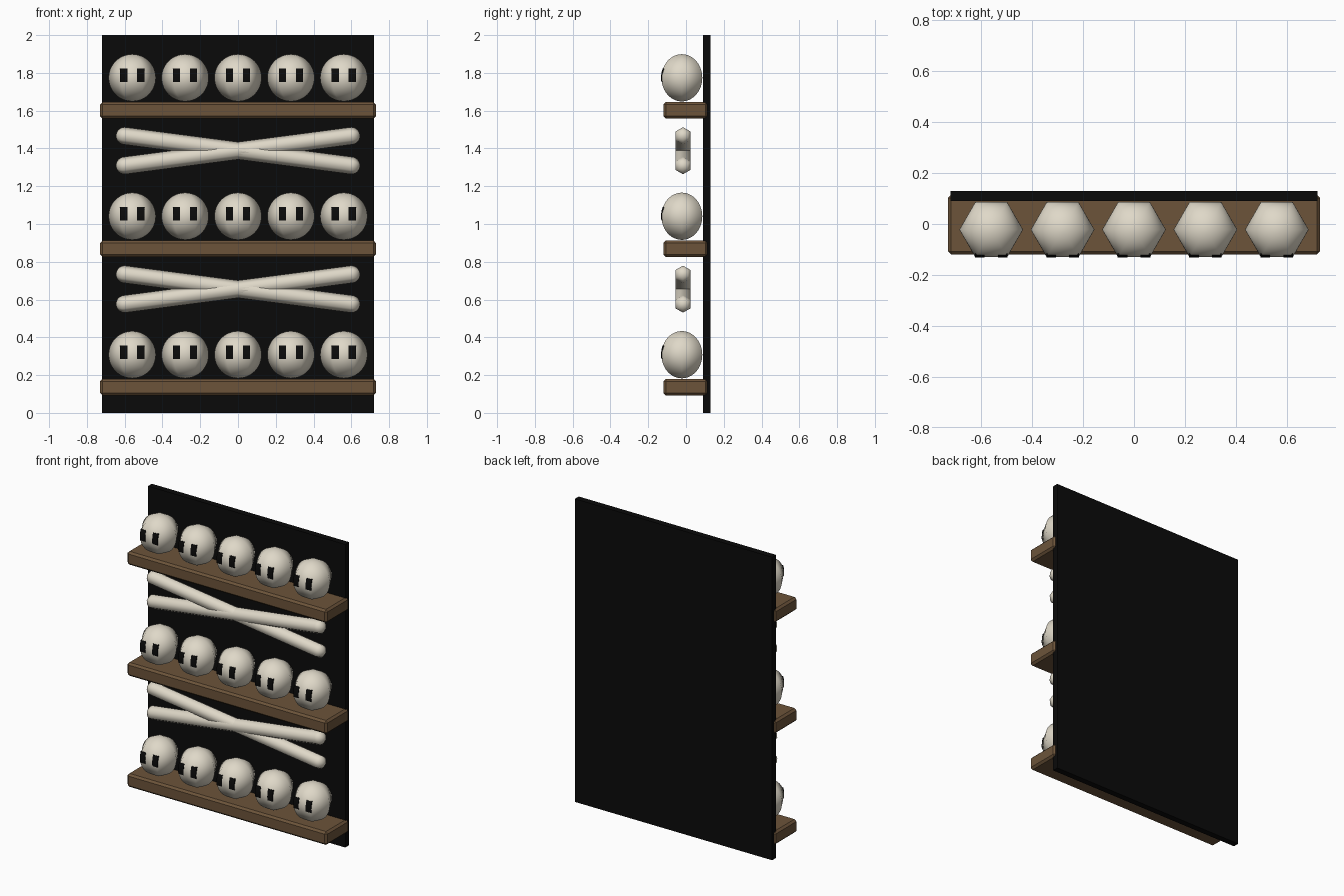
import bpy, bmesh, math
from mathutils import Matrix

if "Cube" in bpy.data.objects:
    bpy.data.objects.remove(bpy.data.objects["Cube"])


def material(name, rgb):
    m = bpy.data.materials.new(name)
    m.diffuse_color = (*rgb, 1)
    m.use_nodes = True
    m.node_tree.nodes["Principled BSDF"].inputs["Base Color"].default_value = m.diffuse_color
    return m


BLACK = material("black", (0.003, 0.003, 0.003))
WOOD = material("brown wood", (0.15, 0.088, 0.042))
BONE = material("bone white", (0.74, 0.69, 0.58))


def make(name, bm, mat, smooth=False, matrix=Matrix()):
    bmesh.ops.recalc_face_normals(bm, faces=bm.faces)
    me = bpy.data.meshes.new(name)
    bm.to_mesh(me)
    bm.free()
    me.materials.append(mat)
    for p in me.polygons:
        p.use_smooth = smooth
    ob = bpy.data.objects.new(name, me)
    ob.matrix_world = matrix
    bpy.context.collection.objects.link(ob)
    return ob


def box(name, lo, hi, mat, bevel=0):
    bm = bmesh.new()
    bmesh.ops.create_cube(bm, size=1)
    for v in bm.verts:
        v.co = [lo[i] + (v.co[i] + 0.5) * (hi[i] - lo[i]) for i in range(3)]
    if bevel:
        bmesh.ops.bevel(bm, geom=bm.edges[:], offset=bevel, segments=1, affect='EDGES')
    return make(name, bm, mat)


def six_sided_capsule(name, r, half, mat, matrix, rings=24):
    """Round profile spun in six steps; half is half the straight length."""
    bm = bmesh.new()
    prof = []
    for i in range(rings + 1):
        a = math.pi * i / rings
        z = -r * math.cos(a)
        if half and i == rings // 2:
            prof += [(r, -half), (r, half)]
        else:
            prof.append((r * math.sin(a), z + (half if i > rings / 2 else -half)))
    vs = [bm.verts.new((x, 0, z)) for x, z in prof]
    es = [bm.edges.new(p) for p in zip(vs, vs[1:])]
    bmesh.ops.spin(bm, geom=vs + es, cent=(0, 0, 0), axis=(0, 0, 1),
                   angle=2 * math.pi, steps=6, use_merge=True)
    bmesh.ops.remove_doubles(bm, verts=bm.verts[:], dist=1e-5)
    return make(name, bm, mat, True, matrix)


def eye_plate(name, cx, cy, cz, side):
    """Thin socket plate following the flat front facet of the skull."""
    bm = bmesh.new()
    rows, n = [], 6
    for i in range(n + 1):
        dz = -0.022 + 0.072 * i / n
        y = cy - 0.866 * math.sqrt(R * R - dz * dz)
        rows.append([bm.verts.new((cx + side * 0.045 + dx, y + dy, cz + dz))
                     for dx, dy in ((-0.019, -0.002), (0.019, -0.002),
                                    (0.019, 0.006), (-0.019, 0.006))])
    for a, b in zip(rows, rows[1:]):
        for k in range(4):
            bm.faces.new((a[k], a[(k + 1) % 4], b[(k + 1) % 4], b[k]))
    bm.faces.new(rows[0])
    bm.faces.new(rows[-1])
    make(name, bm, BLACK)


R = 0.125
STEP = 0.733
SKULL_Y = -0.022

# back panel
box("back_panel", (-0.72, 0.09, 0), (0.72, 0.13, 2), BLACK)

for s in range(3):
    z0 = STEP * s
    # shelf board
    box(f"shelf_{s}", (-0.73, -0.12, 0.092 + z0), (0.73, 0.115, 0.18 + z0), WOOD, 0.013)
    # row of skulls with eye sockets
    for k in range(5):
        x, z = 0.28 * (k - 2), 0.308 + z0
        six_sided_capsule(f"skull_{s}_{k}", R, 0, BONE,
                          Matrix.Translation((x, SKULL_Y, z)))
        for side in (-1, 1):
            eye_plate(f"eye_{s}_{k}_{'left' if side < 0 else 'right'}", x, SKULL_Y, z, side)
    # crossed bones above the two lower shelves
    if s < 2:
        slope = math.atan2(0.0785, 0.6)
        for side in (-1, 1):
            m = (Matrix.Translation((0, -0.016, 0.655 + z0))
                 @ Matrix.Rotation(math.pi / 2 + side * slope, 4, 'Y'))
            six_sided_capsule(f"long_bone_{s}_{'a' if side < 0 else 'b'}",
                              0.046, math.hypot(0.6, 0.0785), BONE, m, 16)
